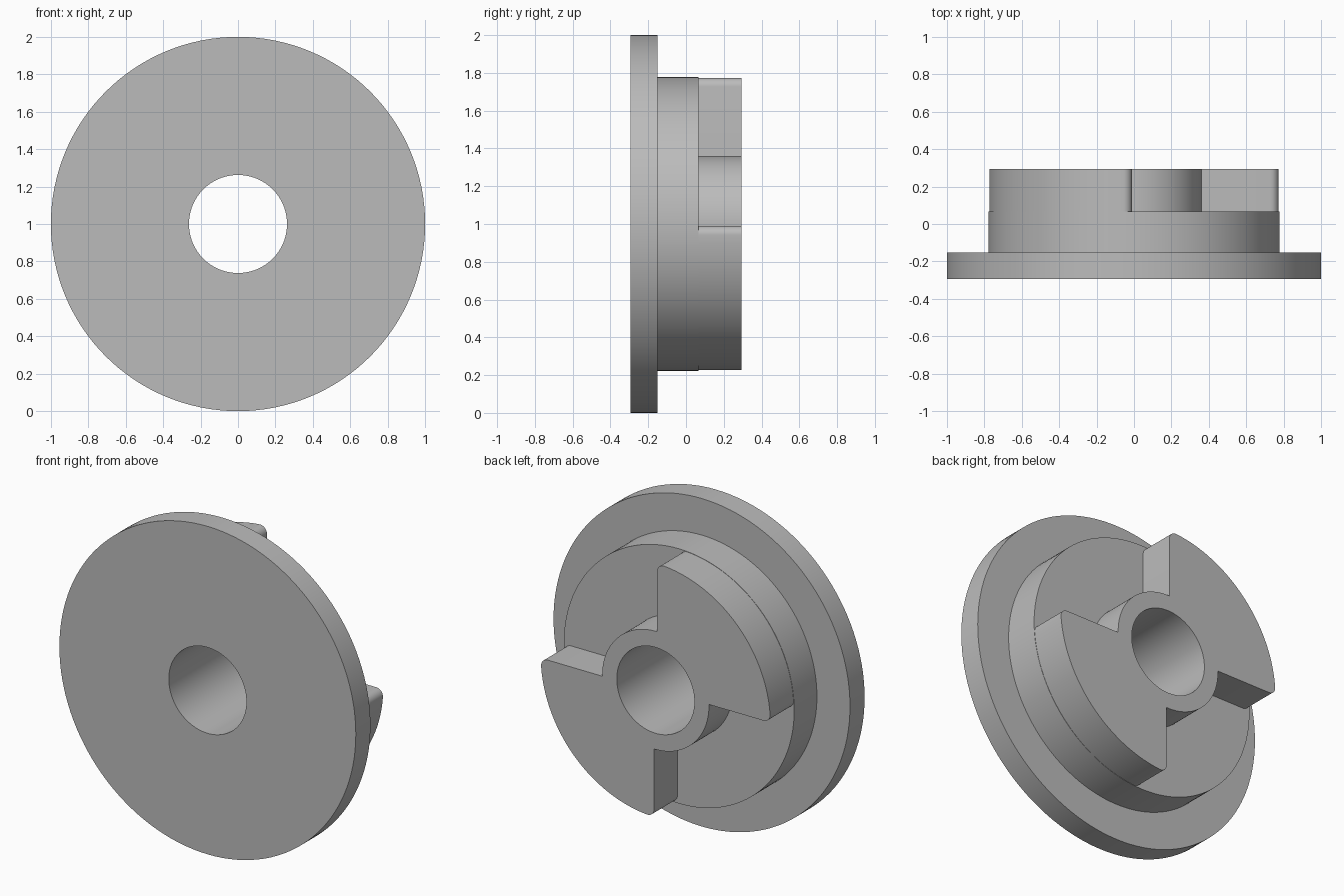
import bpy, bmesh
from math import radians, pi, sin, cos, asin, sqrt
from mathutils import Vector

cube = bpy.data.objects.get("Cube")
if cube:
    bpy.data.objects.remove(cube, do_unlink=True)

# Plain grey material
grey = bpy.data.materials.new("grey")
grey.use_nodes = True
colour = (0.5, 0.5, 0.5, 1)
grey.diffuse_color = colour
grey.node_tree.nodes["Principled BSDF"].inputs["Base Color"].default_value = colour

CENTRE = Vector((0, 0, 1))
BACK, FLOOR, STEP, FRONT = 0.293, 0.067, -0.152, -0.293
BORE, COLLAR, HUB, TOOTH = 0.262, 0.36, 0.777, 0.775


def finish(name, bm):
    bmesh.ops.recalc_face_normals(bm, faces=bm.faces)
    mesh = bpy.data.meshes.new(name)
    bm.to_mesh(mesh)
    bm.free()
    mesh.materials.append(grey)
    obj = bpy.data.objects.new(name, mesh)
    bpy.context.collection.objects.link(obj)
    bpy.ops.object.select_all(action='DESELECT')
    obj.select_set(True)
    bpy.context.view_layer.objects.active = obj
    bpy.ops.object.shade_smooth_by_angle(angle=radians(30))
    return obj


def arc(cx, cy, r, start, end, steps):
    return [(cx + r * cos(start + (end - start) * i / steps),
             cy + r * sin(start + (end - start) * i / steps)) for i in range(steps + 1)]


# Flange, hub, collar and bore turned from one closed profile
profile = [(BORE, FRONT), (1, FRONT), (1, STEP), (HUB, STEP),
           (HUB, FLOOR), (COLLAR, FLOOR), (COLLAR, BACK), (BORE, BACK)]
bm = bmesh.new()
verts = [bm.verts.new((r, y, 1)) for r, y in profile]
edges = [bm.edges.new((v, verts[i - 1])) for i, v in enumerate(verts)]
bmesh.ops.spin(bm, geom=verts + edges, cent=CENTRE, axis=(0, 1, 0),
               angle=2 * pi, steps=128, use_merge=True)
bmesh.ops.remove_doubles(bm, verts=bm.verts, dist=1e-5)
finish("flanged_hub", bm)


# Quarter-circle drive teeth with rounded outer corners
def tooth_outline(gap=0.01, fillet=0.045, inner=COLLAR - 0.004):
    reach = TOOTH - fillet
    a = asin((gap + fillet) / reach)
    low = arc(reach * cos(a), gap + fillet, fillet, -pi / 2, a, 8)
    high = [(v, u) for u, v in reversed(low)]
    outer = arc(0, 0, TOOTH, a, pi / 2 - a, 28)[1:-1]
    b = asin(gap / inner)
    return low + outer + high + arc(0, 0, inner, pi / 2 - b, b, 20)


def drive_tooth(name, side):
    bm = bmesh.new()
    face = bm.faces.new([bm.verts.new((-side * u, FLOOR - 0.01, 1 + side * v))
                         for u, v in tooth_outline()])
    out = bmesh.ops.extrude_face_region(bm, geom=[face], use_keep_orig=True)
    moved = [g for g in out["geom"] if isinstance(g, bmesh.types.BMVert)]
    bmesh.ops.translate(bm, verts=moved, vec=(0, BACK - FLOOR + 0.01, 0))
    finish(name, bm)


drive_tooth("upper_drive_tooth", 1)
drive_tooth("lower_drive_tooth", -1)
